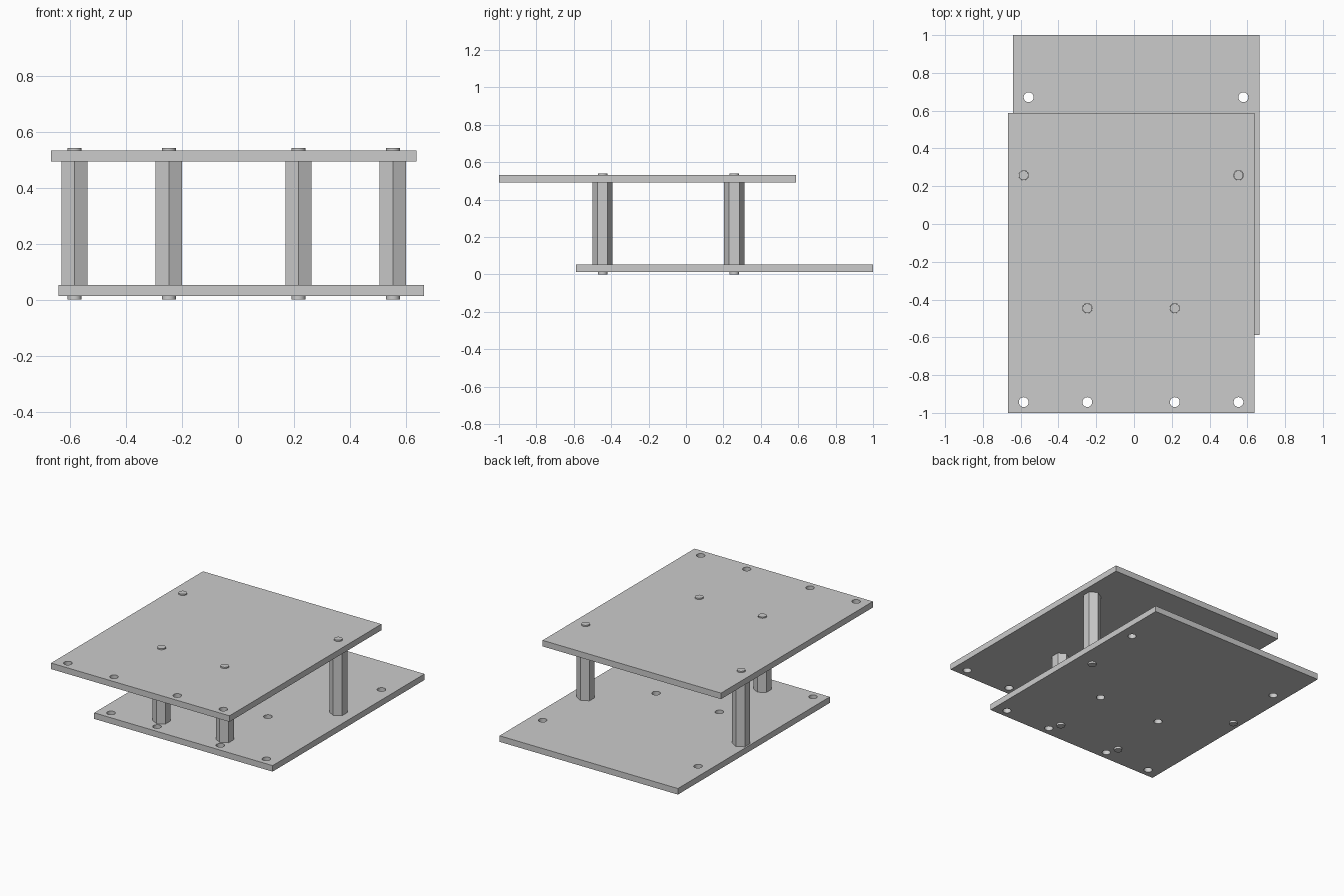
import bpy, bmesh
from math import cos, sin, pi
from mathutils import Matrix

if "Cube" in bpy.data.objects:
    bpy.data.objects.remove(bpy.data.objects["Cube"])

X_OUT, X_IN = (-0.584, 0.553), (-0.247, 0.216)
POSTS = [(x, 0.258) for x in X_OUT] + [(x, -0.446) for x in X_IN]
EDGE_HOLES = [(x, -0.943) for x in X_OUT + X_IN]
HOLE_R, PLATE_T = 0.026, 0.04


def add_object(name, bm, loc=(0, 0, 0)):
    bmesh.ops.recalc_face_normals(bm, faces=bm.faces)
    mesh = bpy.data.meshes.new(name)
    bm.to_mesh(mesh)
    bm.free()
    ob = bpy.data.objects.new(name, mesh)
    ob.location = loc
    bpy.context.collection.objects.link(ob)
    return ob


def add_loop(bm, points):
    vs = [bm.verts.new((x, y, 0)) for x, y in points]
    for a, b in zip(vs, vs[1:] + vs[:1]):
        bm.edges.new((a, b))


def smooth(ob):
    bpy.ops.object.select_all(action='DESELECT')
    ob.select_set(True)
    bpy.context.view_layer.objects.active = ob
    bpy.ops.object.shade_smooth_by_angle(angle=pi / 7)


# drilled plate: outline and hole loops filled, then extruded upwards
def plate(name, loc):
    bm = bmesh.new()
    add_loop(bm, [(-0.667, -1), (0.638, -1), (0.638, 0.587), (-0.667, 0.587)])
    for cx, cy in POSTS + EDGE_HOLES:
        add_loop(bm, [(cx + HOLE_R * cos(i * pi / 16), cy + HOLE_R * sin(i * pi / 16))
                      for i in range(32)])
    bmesh.ops.triangle_fill(bm, use_beauty=True, edges=bm.edges[:], normal=(0, 0, 1))
    geo = bmesh.ops.extrude_face_region(bm, geom=bm.faces[:], use_keep_orig=True)
    verts = [g for g in geo['geom'] if isinstance(g, bmesh.types.BMVert)]
    bmesh.ops.translate(bm, vec=(0, 0, PLATE_T), verts=verts)
    smooth(add_object(name, bm, loc))


# upright cylinder or prism between two heights
def prism(bm, sides, r, z0, z1):
    bmesh.ops.create_cone(bm, cap_ends=True, segments=sides, radius1=r, radius2=r,
                          depth=z1 - z0, matrix=Matrix.Translation((0, 0, (z0 + z1) / 2)))


# hexagonal standoff with a round stud at each end
def standoff(name, x, y):
    bm = bmesh.new()
    prism(bm, 6, 0.054, 0.053, 0.493)
    prism(bm, 32, 0.025, 0, 0.053)
    prism(bm, 32, 0.025, 0.493, 0.541)
    smooth(add_object(name, bm, (x, y, 0)))


plate("top_plate", (0, 0, 0.493))
plate("bottom_plate", (0.026, 0.413, 0.013))
for i, (x, y) in enumerate(POSTS):
    standoff(f"standoff_{i + 1}", x, y)
